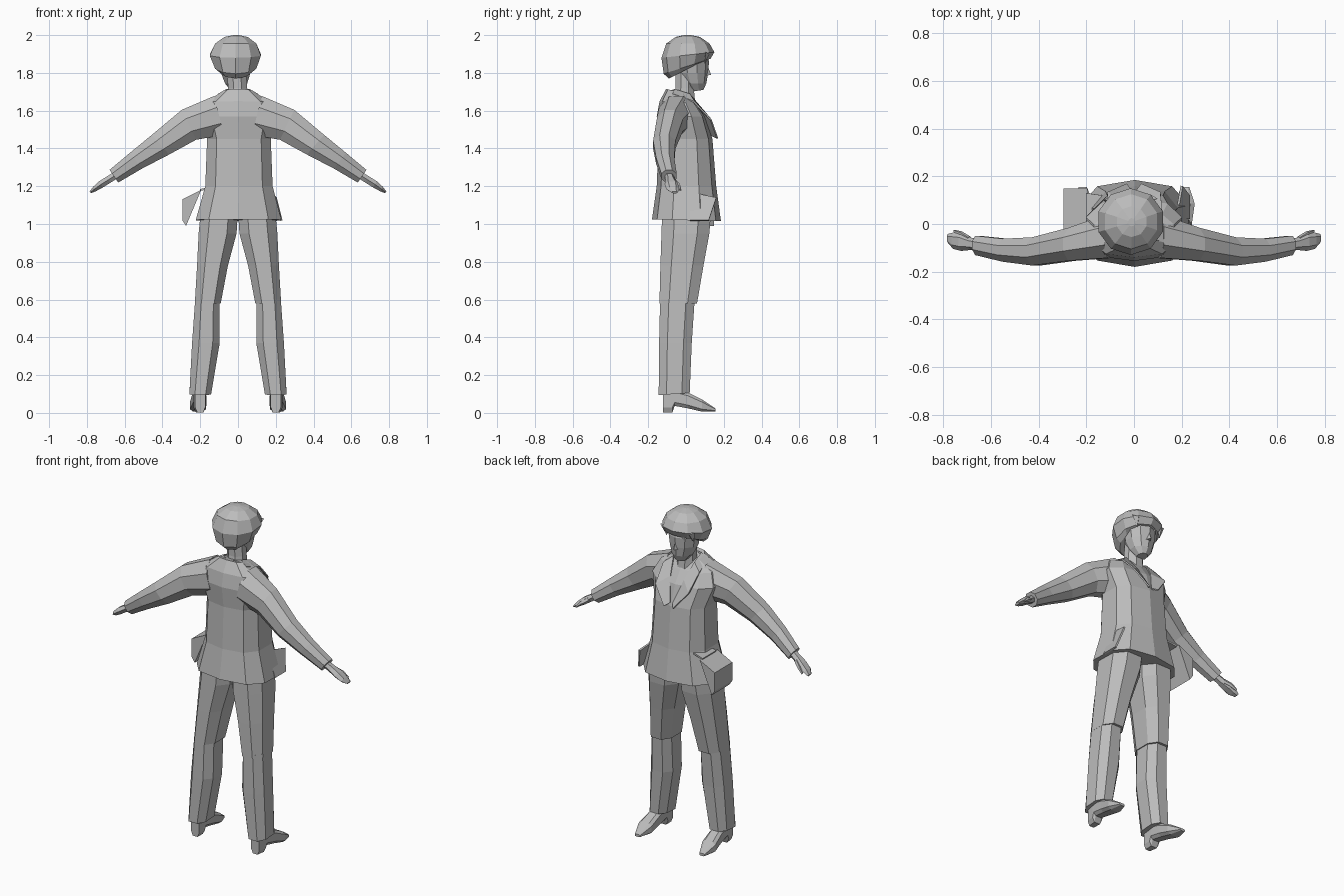
import bpy, bmesh, math
from mathutils import Vector

grey = bpy.data.materials.new("plain grey")
grey.diffuse_color = (0.5, 0.5, 0.5, 1)


def make(name, verts, faces, mirror=False, thick=0):
    """Build one flat-shaded part, optionally mirrored in x or thickened."""
    bm = bmesh.new()
    vs = [bm.verts.new(v) for v in verts]
    for f in faces:
        bm.faces.new([vs[i] for i in f])
    bmesh.ops.recalc_face_normals(bm, faces=bm.faces)
    me = bpy.data.meshes.new(name)
    bm.to_mesh(me)
    bm.free()
    me.materials.append(grey)
    ob = bpy.data.objects.new(name, me)
    bpy.context.collection.objects.link(ob)
    if thick:
        ob.modifiers.new("thickness", 'SOLIDIFY').thickness = thick
    if mirror:
        ob.modifiers.new("mirror", 'MIRROR').use_axis[0] = True
    return ob


def loft(name, rings, n=8, square=1.0, mirror=False):
    """Skin rings given as (centre, half-axis u, half-axis v), capped at both ends."""
    verts, faces = [], []
    for c, u, v in rings:
        for i in range(n):
            a = 2 * math.pi * (i + 0.5) / n
            p, q = [math.copysign(abs(t) ** square, t) for t in (math.cos(a), math.sin(a))]
            verts.append(Vector(c) + Vector(u) * p + Vector(v) * q)
    for r in range(len(rings) - 1):
        for i in range(n):
            j = (i + 1) % n
            faces.append((r * n + i, r * n + j, (r + 1) * n + j, (r + 1) * n + i))
    faces.append(tuple(range(n)))
    faces.append(tuple(range(len(verts) - n, len(verts))))
    return make(name, verts, faces, mirror)


def stack(rows):
    """Rows of (z, x, half width, y back, y front, front tilt) as upright rings."""
    return [((x, (b + f) / 2, z), (w, 0, 0), (0, (f - b) / 2, t)) for z, x, w, b, f, t in rows]


def limb(rows):
    """Rows of (x, y, z, slope angle, half height, half depth) as arm rings."""
    return [((x, y, z), (math.sin(a) * h, 0, math.cos(a) * h), (0, d, 0))
            for x, y, z, a, h, d in rows]


# Jacket body with flared hem and sloping shoulders
loft("jacket", stack([
    (1.02, 0.003, 0.235, -0.18, 0.185, -0.005),
    (1.20, 0.005, 0.185, -0.155, 0.16, 0),
    (1.45, 0.005, 0.175, -0.145, 0.14, 0),
    (1.57, 0, 0.21, -0.155, 0.105, 0),
    (1.645, 0, 0.175, -0.14, 0.055, -0.005),
    (1.70, 0, 0.08, -0.105, 0.02, -0.015)]), n=10, square=0.75)

# Sleeves
loft("sleeve", limb([
    (0.10, -0.05, 1.575, 0.25, 0.115, 0.10),
    (0.26, -0.085, 1.525, 0.45, 0.095, 0.075),
    (0.41, -0.115, 1.42, 0.72, 0.075, 0.064),
    (0.54, -0.11, 1.335, 0.66, 0.057, 0.052),
    (0.657, -0.09, 1.253, 0.60, 0.044, 0.044)]), mirror=True)

# Hands with thumbs
loft("hand", limb([
    (0.645, -0.09, 1.26, 0.6, 0.022, 0.024),
    (0.685, -0.083, 1.235, 0.6, 0.022, 0.026),
    (0.725, -0.075, 1.21, 0.6, 0.022, 0.038),
    (0.76, -0.07, 1.185, 0.5, 0.016, 0.034),
    (0.782, -0.06, 1.168, 0.5, 0.007, 0.018)]), n=6, mirror=True)
loft("thumb", limb([
    (0.69, -0.065, 1.23, 0.6, 0.014, 0.014),
    (0.725, -0.042, 1.207, 0.6, 0.012, 0.012),
    (0.755, -0.03, 1.18, 0.6, 0.006, 0.006)]), n=5, mirror=True)

# Collar and lapels folded over the chest
inner = [(0, -0.085, 1.705), (0.06, -0.06, 1.715), (0.07, 0.02, 1.69),
         (0.045, 0.085, 1.60), (0.008, 0.14, 1.47)]
outer = [(0, -0.125, 1.665), (0.105, -0.07, 1.69), (0.12, 0.045, 1.65),
         (0.11, 0.135, 1.555), (0.03, 0.17, 1.455)]
make("collar", inner + outer, [(i, i + 1, i + 6, i + 5) for i in range(4)],
     mirror=True, thick=0.008)

# Neck
loft("neck", stack([
    (1.63, 0, 0.062, -0.075, 0.055, 0),
    (1.72, -0.002, 0.055, -0.06, 0.045, 0),
    (1.82, -0.008, 0.055, -0.06, 0.05, 0)]), n=8)

# Face and nose
loft("face", stack([
    (1.705, -0.008, 0.030, 0.025, 0.092, 0.005),
    (1.745, -0.01, 0.062, -0.02, 0.108, 0),
    (1.80, -0.012, 0.082, -0.05, 0.117, 0),
    (1.86, -0.012, 0.092, -0.06, 0.122, 0),
    (1.93, -0.012, 0.08, -0.06, 0.10, 0)]), n=10)
make("nose", [(-0.010, 0.112, 1.845), (-0.028, 0.105, 1.785), (0.008, 0.105, 1.785),
              (-0.010, 0.133, 1.79)],
     [(0, 1, 3), (0, 3, 2), (1, 2, 3), (0, 2, 1)])

# Hair, longer at the back with a raised fringe
loft("hair", stack([
    (1.815, -0.012, 0.088, -0.09, 0.085, 0.045),
    (1.835, -0.012, 0.115, -0.118, 0.13, 0.04),
    (1.895, -0.014, 0.142, -0.13, 0.15, 0.015),
    (1.955, -0.012, 0.115, -0.105, 0.125, 0),
    (1.99, -0.010, 0.065, -0.055, 0.075, 0),
    (2.00, -0.010, 0.015, -0.01, 0.025, 0)]), n=10)
# Loose fringe locks
for k, x in enumerate((-0.10, -0.05, 0.07)):
    make(f"fringe_lock_{k + 1}",
         [(x - 0.03, 0.10, 1.91), (x + 0.03, 0.105, 1.91), (x, 0.145 - abs(x) * 0.3, 1.90),
          (x - 0.01, 0.125 - abs(x) * 0.4, 1.845)],
         [(0, 1, 2), (0, 2, 3), (2, 1, 3), (1, 0, 3)])

# Trousers: thigh and shin meet at a knee step
loft("thigh", stack([
    (1.05, 0.10, 0.105, -0.135, 0.14, 0),
    (0.95, 0.108, 0.107, -0.138, 0.132, 0),
    (0.78, 0.135, 0.087, -0.143, 0.10, 0),
    (0.58, 0.160, 0.073, -0.147, 0.065, 0)]), square=0.8, mirror=True)
loft("shin", stack([
    (0.60, 0.162, 0.069, -0.143, 0.052, 0),
    (0.37, 0.170, 0.078, -0.148, 0.036, 0),
    (0.10, 0.200, 0.061, -0.15, 0.025, 0.006)]), square=0.8, mirror=True)

# Heeled shoes, rings running from heel to toe: (y, x, half width, bottom, top)
shoe = [(-0.122, 0.200, 0.028, 0.0, 0.13), (-0.072, 0.203, 0.034, 0.0, 0.13),
        (-0.060, 0.203, 0.035, 0.035, 0.13), (0.010, 0.206, 0.040, 0.022, 0.11),
        (0.085, 0.212, 0.045, 0.005, 0.072), (0.155, 0.215, 0.018, 0.008, 0.024)]
loft("shoe", [((x, y, (lo + hi) / 2), (w, 0, 0), (0, 0, (hi - lo) / 2))
              for y, x, w, lo, hi in shoe], n=8, square=0.6, mirror=True)

# Wedge-shaped hip pouch on one side
side = [(-0.295, 1.13), (-0.195, 1.18), (-0.275, 0.99), (-0.295, 1.02)]
make("hip_pouch", [(x, y, z) for y in (-0.02, 0.148) for x, z in side],
     [(0, 1, 2, 3), (4, 5, 6, 7)] + [(i, (i + 1) % 4, (i + 1) % 4 + 4, i + 4) for i in range(4)])
# Strap joining pouch to jacket
make("pouch_strap", [(-0.20, 0, 1.175), (-0.20, 0.13, 1.175), (-0.13, 0.12, 1.19), (-0.13, 0, 1.19)],
     [(0, 1, 2, 3)], thick=0.01)
# Flap at the opposite hip
make("hip_flap", [(0.18, 0.02, 1.17), (0.205, 0.16, 1.14), (0.235, 0.12, 1.02), (0.235, 0.02, 1.02)],
     [(0, 1, 2, 3)], thick=0.01)
